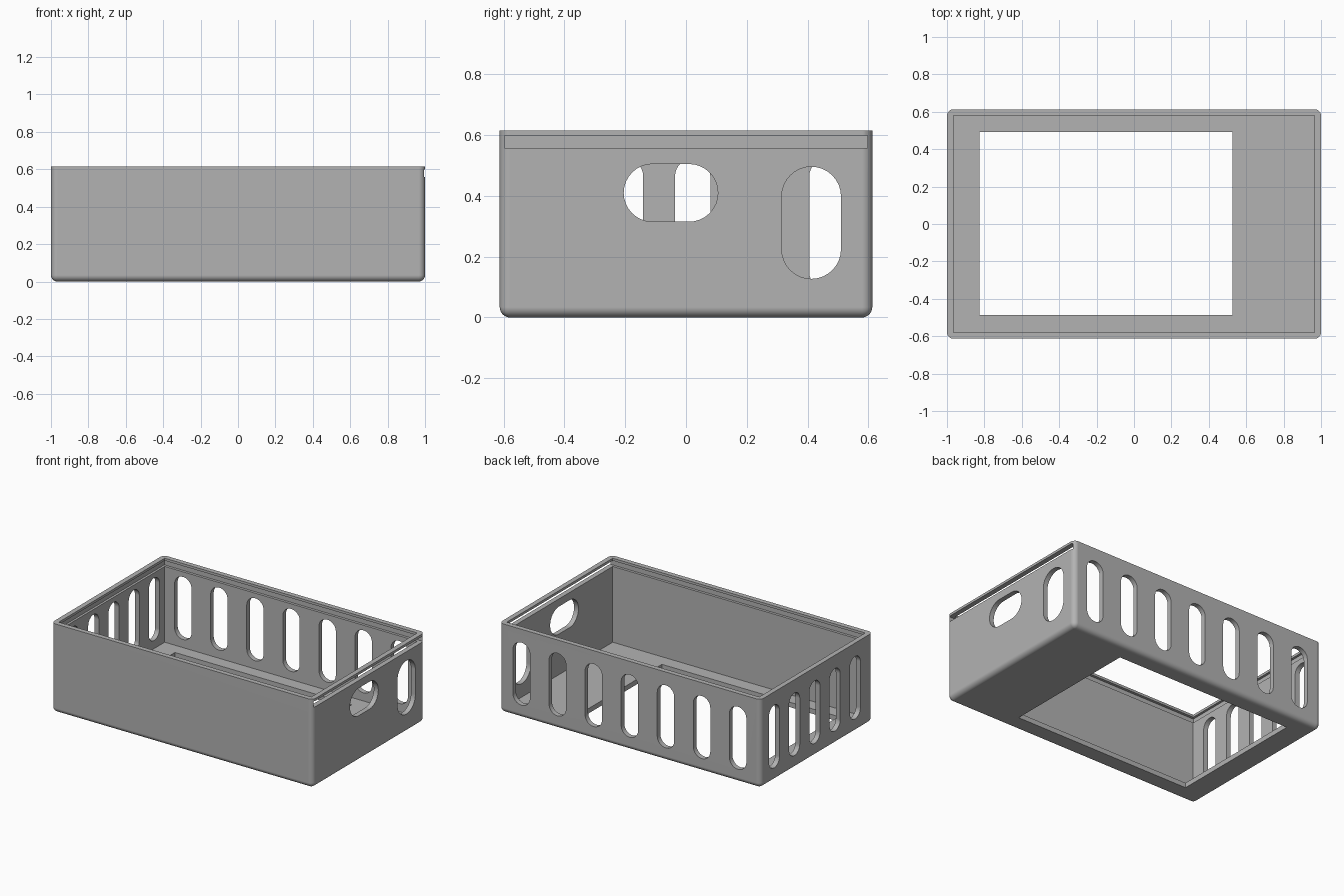
import bpy, bmesh, math
from mathutils import Matrix, Vector

if "Cube" in bpy.data.objects:
    bpy.data.objects.remove(bpy.data.objects["Cube"])

X, Y, Z = 1.0, 0.613, 0.615      # outer half length, half width, height
WALL = 0.034

grey = bpy.data.materials.new("grey plastic")
grey.diffuse_color = (0.45, 0.45, 0.45, 1)
grey.use_nodes = True
grey.node_tree.nodes["Principled BSDF"].inputs["Base Color"].default_value = grey.diffuse_color


def new_object(name, bm):
    mesh = bpy.data.meshes.new(name)
    bmesh.ops.recalc_face_normals(bm, faces=bm.faces)
    bm.to_mesh(mesh)
    bm.free()
    mesh.materials.append(grey)
    ob = bpy.data.objects.new(name, mesh)
    bpy.context.collection.objects.link(ob)
    return ob


def block(name, lo, hi):
    lo, hi = Vector(lo), Vector(hi)
    bm = bmesh.new()
    bmesh.ops.create_cube(bm, size=1, matrix=Matrix.Translation((lo + hi) / 2)
                          @ Matrix.Diagonal((*(hi - lo), 1)))
    return new_object(name, bm)


def slot(name, axis, wall, u0, u1, z0, z1, n=16):
    """Rounded slot cutter through a wall lying across the given axis."""
    r = min(u1 - u0, z1 - z0) / 2
    bm = bmesh.new()
    pts = []
    for k, (cu, cz) in enumerate([(u1 - r, z1 - r), (u0 + r, z1 - r),
                                  (u0 + r, z0 + r), (u1 - r, z0 + r)]):
        for i in range(n // 2 + 1):
            a = math.pi / 2 * (k + i / (n // 2))
            pts.append((cu + r * math.cos(a), cz + r * math.sin(a)))
    verts = []
    for u, z in pts:
        co = (wall - 0.1, u, z) if axis == 'x' else (u, wall - 0.1, z)
        verts.append(bm.verts.new(co))
    face = bm.faces.new(verts)
    ext = bmesh.ops.extrude_face_region(bm, geom=[face])
    move = (0.2, 0, 0) if axis == 'x' else (0, 0.2, 0)
    bmesh.ops.translate(bm, vec=move,
                        verts=[g for g in ext["geom"] if isinstance(g, bmesh.types.BMVert)])
    bmesh.ops.remove_doubles(bm, verts=bm.verts, dist=1e-5)
    return new_object(name, bm)


# Outer shell with rounded bottom and corner edges
case = block("case", (-X, -Y, 0), (X, Y, Z))
bm = bmesh.new()
bm.from_mesh(case.data)
edges = [e for e in bm.edges if min(v.co.z for v in e.verts) < 0.01]
bmesh.ops.bevel(bm, geom=edges, offset=0.034, segments=8, profile=0.5, affect='EDGES')
bm.to_mesh(case.data)
bm.free()

# Hollow inside, floor window, and lid channel that opens through the right wall
cutters = [
    block("hollow", (-X + WALL, -Y + WALL, WALL), (X - WALL, Y - WALL, Z + 0.1)),
    block("floor_window", (-0.826, -0.487, -0.1), (0.526, 0.491, 0.1)),
    block("lid_channel", (-0.982, -0.597, 0.558), (X + 0.1, 0.597, 0.598)),
    slot("hand_hole", 'x', X, -0.205, 0.105, 0.315, 0.505),
    slot("cable_hole", 'x', X, 0.315, 0.51, 0.127, 0.496),
]
# Vent slots along the back and left walls
for i in range(7):
    c = -0.826 + i * 0.276
    cutters.append(slot("back_vent", 'y', Y, c - 0.065, c + 0.065, 0.09, 0.523))
for i in range(5):
    c = -0.42 + i * 0.221
    cutters.append(slot("left_vent", 'x', -X, c - 0.058, c + 0.058, 0.09, 0.523))

bpy.context.view_layer.objects.active = case
case.select_set(True)
for cutter in cutters:
    cutter.hide_render = True
    mod = case.modifiers.new("cut", 'BOOLEAN')
    mod.operation, mod.solver, mod.object = 'DIFFERENCE', 'EXACT', cutter
    bpy.ops.object.modifier_apply(modifier=mod.name)
for cutter in cutters:
    bpy.data.objects.remove(cutter)

# Smooth rounds, flat walls
bpy.ops.object.select_all(action='DESELECT')
case.select_set(True)
bpy.ops.object.shade_smooth_by_angle(angle=math.radians(25))
weighted = case.modifiers.new("flat walls", 'WEIGHTED_NORMAL')
weighted.keep_sharp = True
